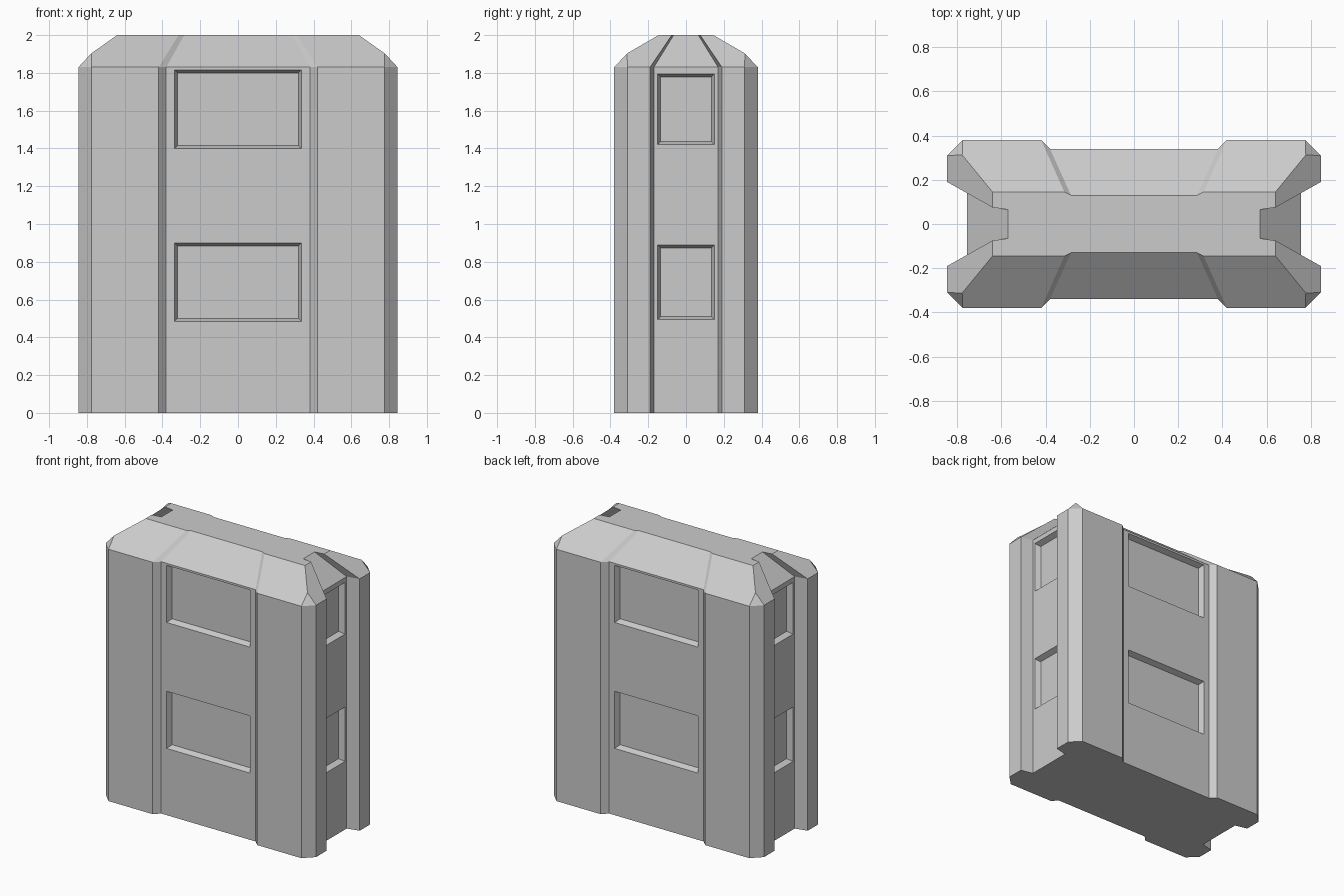
import bpy, bmesh
from mathutils import Matrix

if "Cube" in bpy.data.objects:
    bpy.data.objects.remove(bpy.data.objects["Cube"])

EAVE, TOP = 1.83, 2.0

# quarter outlines (front-right): wall profile and matching roof-edge profile
WALL = [(0, -.34), (.38, -.34), (.42, -.38), (.775, -.38), (.845, -.31),
        (.845, -.19), (.755, -.17), (.755, 0)]
ROOF = [(0, -.13), (.285, -.13), (.315, -.145), (.64, -.145),
        (.64, -.075), (.57, -.065), (.57, 0)]
CORNER = (.777, -.312, 1.903)


def make_object(name, bm):
    bmesh.ops.recalc_face_normals(bm, faces=bm.faces)
    mesh = bpy.data.meshes.new(name)
    bm.to_mesh(mesh)
    bm.free()
    obj = bpy.data.objects.new(name, mesh)
    bpy.context.collection.objects.link(obj)
    return obj


def build_quarter():
    bm = bmesh.new()
    base = [bm.verts.new((x, y, 0)) for x, y in WALL]
    eave = [bm.verts.new((x, y, EAVE)) for x, y in WALL]
    top = [bm.verts.new((x, y, TOP)) for x, y in ROOF]
    tip = bm.verts.new(CORNER)
    # walls
    for i in range(len(WALL) - 1):
        bm.faces.new((base[i], base[i + 1], eave[i + 1], eave[i]))
    # sloping roof panels, with a clipped corner
    for e, t in ((0, 0), (1, 1), (5, 4), (6, 5)):
        bm.faces.new((eave[e], eave[e + 1], top[t + 1], top[t]))
    bm.faces.new((eave[2], eave[3], tip, top[3], top[2]))
    bm.faces.new((eave[3], eave[4], tip))
    bm.faces.new((eave[4], eave[5], top[4], top[3], tip))
    # flat top and underside, meeting at the centre
    bm.faces.new(top + [bm.verts.new((0, 0, TOP))])
    bm.faces.new(base + [bm.verts.new((0, 0, 0))])
    return make_object("tower_body", bm)


def add_window(bm, half_w, z0, z1, wall, turn, bevel=.016, depth=.04):
    """Tapered block sunk into the wall at distance `wall`, facing -y then turned."""
    rings = []
    for grow, y in ((bevel, -wall - depth), (-bevel, -wall + depth)):
        w = half_w + grow
        pts = ((-w, z0 - grow), (w, z0 - grow), (w, z1 + grow), (-w, z1 + grow))
        rings.append([bm.verts.new(turn @ Matrix.Translation((x, y, z)).translation)
                      for x, z in pts])
    a, b = rings
    bm.faces.new(a)
    bm.faces.new(b)
    for i in range(4):
        j = (i + 1) % 4
        bm.faces.new((a[i], a[j], b[j], b[i]))


body = build_quarter()
mirror = body.modifiers.new("four_way", 'MIRROR')
mirror.use_axis = (True, True, False)
mirror.merge_threshold = .0005

# recessed window panels: two floors on each of the four sides
bm = bmesh.new()
for k in range(4):
    turn = Matrix.Rotation(k * 1.5707963268, 3, 'Z')
    if k % 2 == 0:
        spans, half_w, wall = ((.485, .9), (1.4, 1.815)), .335, .34
    else:
        spans, half_w, wall = ((.495, .89), (1.42, 1.795)), .15, .755
    for z0, z1 in spans:
        add_window(bm, half_w, z0, z1, wall, turn)
cutter = make_object("window_cutter", bm)

cut = body.modifiers.new("windows", 'BOOLEAN')
cut.operation = 'DIFFERENCE'
cut.solver = 'EXACT'
cut.object = cutter

# bake the modifiers and drop the helper
bpy.context.view_layer.update()
deps = bpy.context.evaluated_depsgraph_get()
baked = bpy.data.meshes.new_from_object(body.evaluated_get(deps))
body.modifiers.clear()
body.data = baked
bpy.data.objects.remove(cutter)
